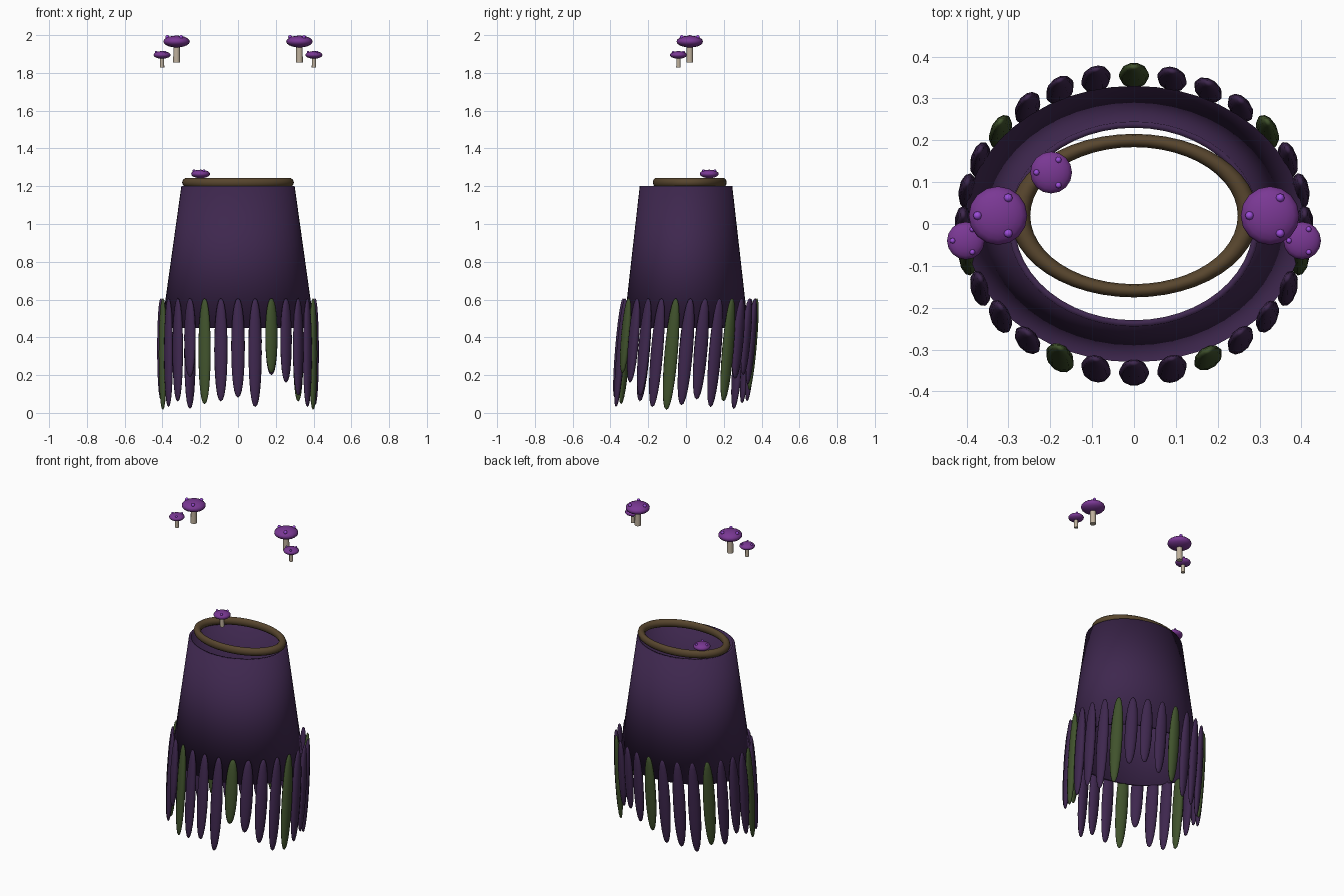
import bpy, bmesh, math
from mathutils import Matrix, Vector

if "Cube" in bpy.data.objects:
    bpy.data.objects.remove(bpy.data.objects["Cube"])


def mat(name, rgb):
    m = bpy.data.materials.new(name)
    lin = [(c / 255 / 12.92) if c < 10 else ((c / 255 + 0.055) / 1.055) ** 2.4 for c in rgb]
    m.diffuse_color = (*lin, 1)
    m.use_nodes = True
    m.node_tree.nodes["Principled BSDF"].inputs["Base Color"].default_value = m.diffuse_color
    return m


PURPLE = mat("dark purple", (62, 39, 78))
GREEN = mat("moss green", (64, 82, 44))
BROWN = mat("bark brown", (88, 70, 46))
CAP = mat("mushroom purple", (122, 56, 148))
SPOT = mat("bright violet", (155, 75, 215))
STEM = mat("pale stem", (190, 176, 156))


def finish(name, bm, material, angle=None):
    bmesh.ops.recalc_face_normals(bm, faces=bm.faces)
    me = bpy.data.meshes.new(name)
    bm.to_mesh(me)
    bm.free()
    for p in me.polygons:
        p.use_smooth = True
    me.materials.append(material)
    ob = bpy.data.objects.new(name, me)
    bpy.context.collection.objects.link(ob)
    if angle:
        bpy.ops.object.select_all(action='DESELECT')
        ob.select_set(True)
        bpy.context.view_layer.objects.active = ob
        bpy.ops.object.shade_smooth_by_angle(angle=math.radians(angle))
    return ob


def bridge(bm, rings, closed=False):
    """Join rings of vertices into a tube."""
    n = len(rings[0])
    pairs = list(zip(rings, rings[1:])) + ([(rings[-1], rings[0])] if closed else [])
    for a, b in pairs:
        for i in range(n):
            j = (i + 1) % n
            bm.faces.new((a[i], a[j], b[j], b[i]))


def ellipse(bm, rx, ry, z, n, cx=0, cy=0):
    return [bm.verts.new((cx + rx * math.cos(2 * math.pi * i / n),
                          cy + ry * math.sin(2 * math.pi * i / n), z)) for i in range(n)]


# Robe: open tapered tube with a thin wall
bm = bmesh.new()
profile = [(0.405, 0.33, 0.45), (0.30, 0.245, 1.2), (0.285, 0.23, 1.2), (0.39, 0.315, 0.45)]
bridge(bm, [ellipse(bm, *p, 48) for p in profile], closed=True)
finish("robe", bm, PURPLE)

# Collar: flattened ring round the neck
bm = bmesh.new()
rings = []
for k in range(10):
    a = 2 * math.pi * k / 10
    r = 0.272 + 0.024 * math.cos(a)
    rings.append(ellipse(bm, r, r * 0.66, 1.22 + 0.024 * math.sin(a), 48, cy=0.02))
bridge(bm, rings, closed=True)
finish("collar", bm, BROWN)

# Hanging leaves: tip heights counted round from the front, every fourth one green
TIPS = [0.08, 0.03, 0.21, 0.16, 0.09, 0.03, 0.015, 0.04, 0.07, 0.03, 0.06, 0.18, 0.2, 0.15,
        0.12, 0.06, 0.05, 0.02, 0.06, 0.05, 0.1, 0.07, 0.015, 0.03, 0.06, 0.19, 0.045, 0.06]
for k, tip in enumerate(TIPS):
    a = 2 * math.pi * k / len(TIPS)
    half = (0.608 - tip) / 2
    bm = bmesh.new()
    rings = []
    for s in range(1, 12):
        t = math.pi * s / 12
        w = math.sin(t) ** 0.85
        rings.append(ellipse(bm, 0.036 * w, 0.021 * w, half * math.cos(t), 10))
    bridge(bm, rings)
    for ring, z in ((rings[0], half), (rings[-1], -half)):
        pole = bm.verts.new((0, 0, z))
        for i in range(10):
            bm.faces.new((ring[i], ring[(i + 1) % 10], pole))
    place = (Matrix.Translation((0.408 * math.sin(a), -0.355 * math.cos(a), tip + half))
             @ Matrix.Rotation(-0.085, 4, 'X') @ Matrix.Rotation(a, 4, 'Z'))
    bm.transform(place)
    finish("leaf", bm, GREEN if k % 4 == 2 else PURPLE)


def mushroom(x, y, z, r, bottom):
    """Squashed cap centred at z, a stem down to bottom, three raised spots."""
    bm = bmesh.new()
    bmesh.ops.create_uvsphere(bm, u_segments=16, v_segments=10, radius=r,
                              matrix=Matrix.Translation((x, y, z)) @ Matrix.Diagonal((1, 1, 0.45, 1)))
    finish("mushroom_cap", bm, CAP)
    bm = bmesh.new()
    bmesh.ops.create_cone(bm, cap_ends=True, segments=12, radius1=r * 0.26, radius2=r * 0.24,
                          depth=z - bottom, matrix=Matrix.Translation((x, y, (z + bottom) / 2)))
    finish("mushroom_stem", bm, STEM, 40)
    bm = bmesh.new()
    for k in range(3):
        a = math.pi / 3 + k * 2 * math.pi / 3
        p = Vector((x + 0.7 * r * math.cos(a), y + 0.7 * r * math.sin(a), z + 0.34 * r))
        bmesh.ops.create_uvsphere(bm, u_segments=8, v_segments=6, radius=r * 0.15,
                                  matrix=Matrix.Translation(p))
    finish("mushroom_spots", bm, SPOT)


# Mirrored mushroom pairs above, one more on the collar
for side in (-1, 1):
    mushroom(side * 0.325, 0.02, 1.966, 0.07, 1.855)
    mushroom(side * 0.402, -0.04, 1.895, 0.045, 1.828)
mushroom(-0.198, 0.123, 1.265, 0.05, 1.19)
